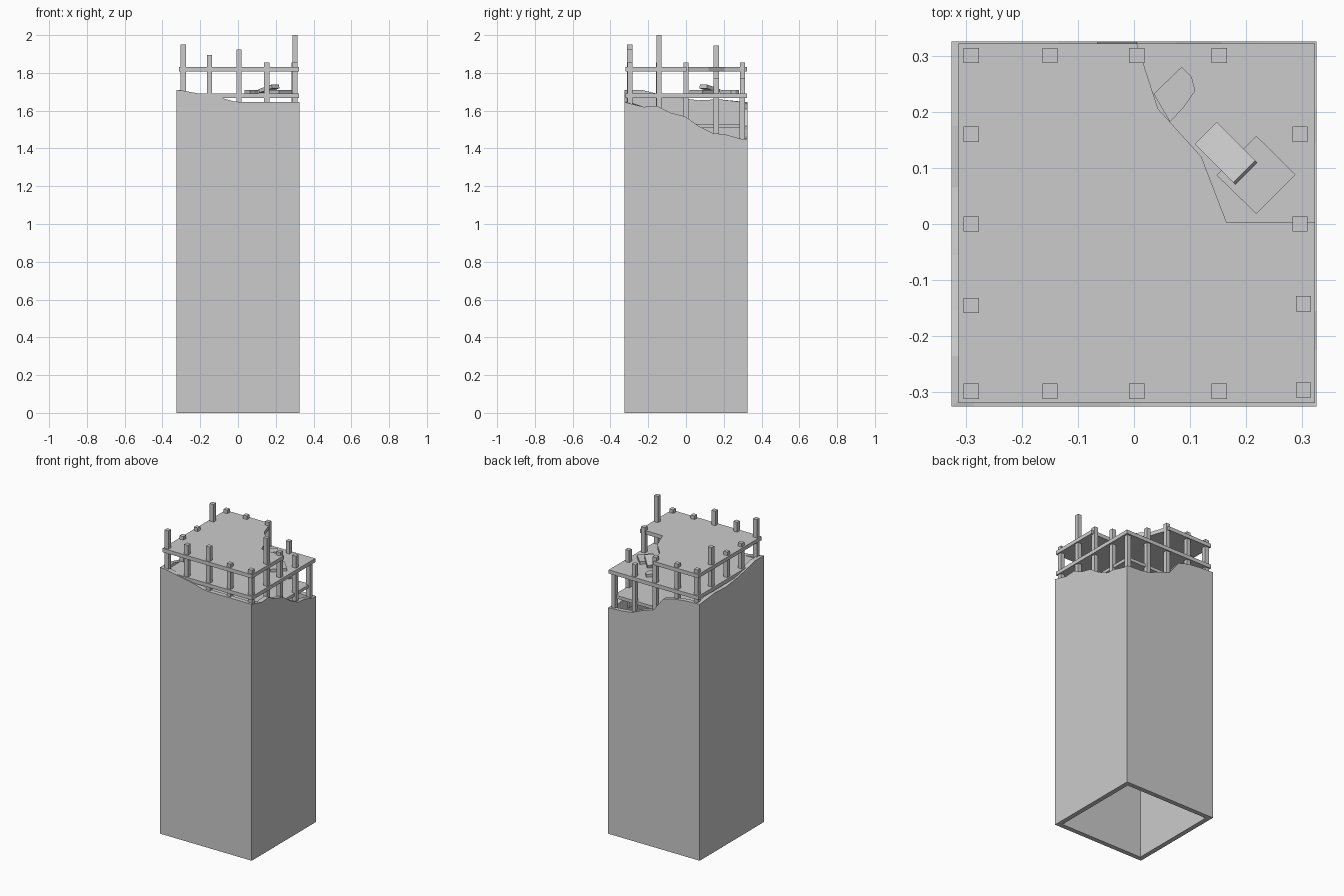
import bpy, bmesh, math
from mathutils import Matrix, Vector

if "Cube" in bpy.data.objects:
    bpy.data.objects.remove(bpy.data.objects["Cube"])

R = 0.325      # half width of the tower
WALL = 0.03    # wall thickness


def finish(bm, name):
    bmesh.ops.recalc_face_normals(bm, faces=bm.faces)
    me = bpy.data.meshes.new(name)
    bm.to_mesh(me)
    bm.free()
    ob = bpy.data.objects.new(name, me)
    bpy.context.collection.objects.link(ob)
    return ob


def prism(name, outline, z0, z1):
    bm = bmesh.new()
    face = bm.faces.new([bm.verts.new((x, y, z0)) for x, y in outline])
    ext = bmesh.ops.extrude_face_region(bm, geom=[face])
    verts = [g for g in ext['geom'] if isinstance(g, bmesh.types.BMVert)]
    bmesh.ops.translate(bm, verts=verts, vec=(0, 0, z1 - z0))
    return finish(bm, name)


def box(name, center, size, rot=None):
    bm = bmesh.new()
    m = Matrix.Translation(center) @ (rot or Matrix.Identity(4)) @ Matrix.Diagonal((*size, 1))
    bmesh.ops.create_cube(bm, size=1, matrix=m)
    return finish(bm, name)


# Hollow outer wall with a ragged top: (distance along the side, height) per side
sides = [
    ((-1, -1), (1, 0), [(0, 1.71), (.04, 1.705), (.12, 1.69), (.23, 1.67), (.30, 1.65), (.34, 1.645)]),
    ((1, -1), (0, 1), [(0, 1.645), (.10, 1.62), (.17, 1.625), (.24, 1.59), (.32, 1.57),
                       (.39, 1.52), (.47, 1.48), (.53, 1.475), (.62, 1.45)]),
    ((1, 1), (-1, 0), [(0, 1.45), (.10, 1.455), (.17, 1.465), (.25, 1.50), (.32, 1.52),
                       (.39, 1.61), (.46, 1.63), (.55, 1.64)]),
    ((-1, 1), (0, -1), [(0, 1.645), (.15, 1.66), (.26, 1.655), (.38, 1.67), (.48, 1.69), (.56, 1.71)]),
]
bm = bmesh.new()
rings = []
inner = R - WALL
for (cx, cy), (dx, dy), pts in sides:
    for d, z in pts:
        x, y = cx * R + dx * d, cy * R + dy * d
        ix, iy = [max(-inner, min(inner, c)) for c in (x, y)]
        rings.append([bm.verts.new(p) for p in
                      ((x, y, 0), (x, y, z), (ix, iy, z), (ix, iy, 0))])
for a, b in zip(rings, rings[1:] + rings[:1]):
    for i in range(4):
        j = (i + 1) % 4
        bm.faces.new((a[i], b[i], b[j], a[j]))
bmesh.ops.remove_doubles(bm, verts=bm.verts, dist=1e-5)
finish(bm, "tower_wall")

# Floor slabs, the top one with a broken corner
x0, x1, y0, y1 = -0.313, 0.323, -0.319, 0.322
square = [(x0, y0), (x1, y0), (x1, y1), (x0, y1)]
prism("inner_floor", [(max(-.3, min(.3, x)), max(-.3, min(.3, y))) for x, y in square], 1.51, 1.53)
prism("lower_floor", square, 1.668, 1.692)
prism("broken_top_floor", [(x0, y0), (x1, y0), (x1, .003), (.165, .003), (.12, .12),
                           (.043, .205), (.005, y1), (x0, y1)], 1.808, 1.832)

# Columns: x, y, top height
S = 1.855
columns = [
    (-.29, -.298, 1.95), (-.15, -.298, 1.895), (.005, -.298, 1.925), (.152, -.298, S), (.302, -.296, S),
    (.302, -.142, 2.0), (.296, 0, S), (.296, .16, 1.77), (.298, .298, 1.68),
    (.152, .3, 1.77), (.005, .3, S), (-.15, .3, S), (-.29, .3, S),
    (-.29, .16, 1.945), (-.29, 0, S), (-.29, -.145, S),
]
for x, y, top in columns:
    bottom = 1.40
    box("column", (x, y, (top + bottom) / 2), (.027, .027, top - bottom))

# Fallen rubble on the lower floor
prism("rubble_shard", [(.035, .232), (.064, .182), (.088, .207), (.109, .237), (.103, .262), (.085, .28)],
      1.69, 1.71)
prism("rubble_plate", [(.147, .087), (.218, .018), (.288, .088), (.218, .157)], 1.69, 1.71)
tilt = Matrix.Rotation(math.radians(-45), 4, 'Z') @ Matrix.Rotation(math.radians(-14), 4, 'Y')
box("rubble_tilted_plate", (.164, .126, 1.716), (.10, .055, .02), tilt)
